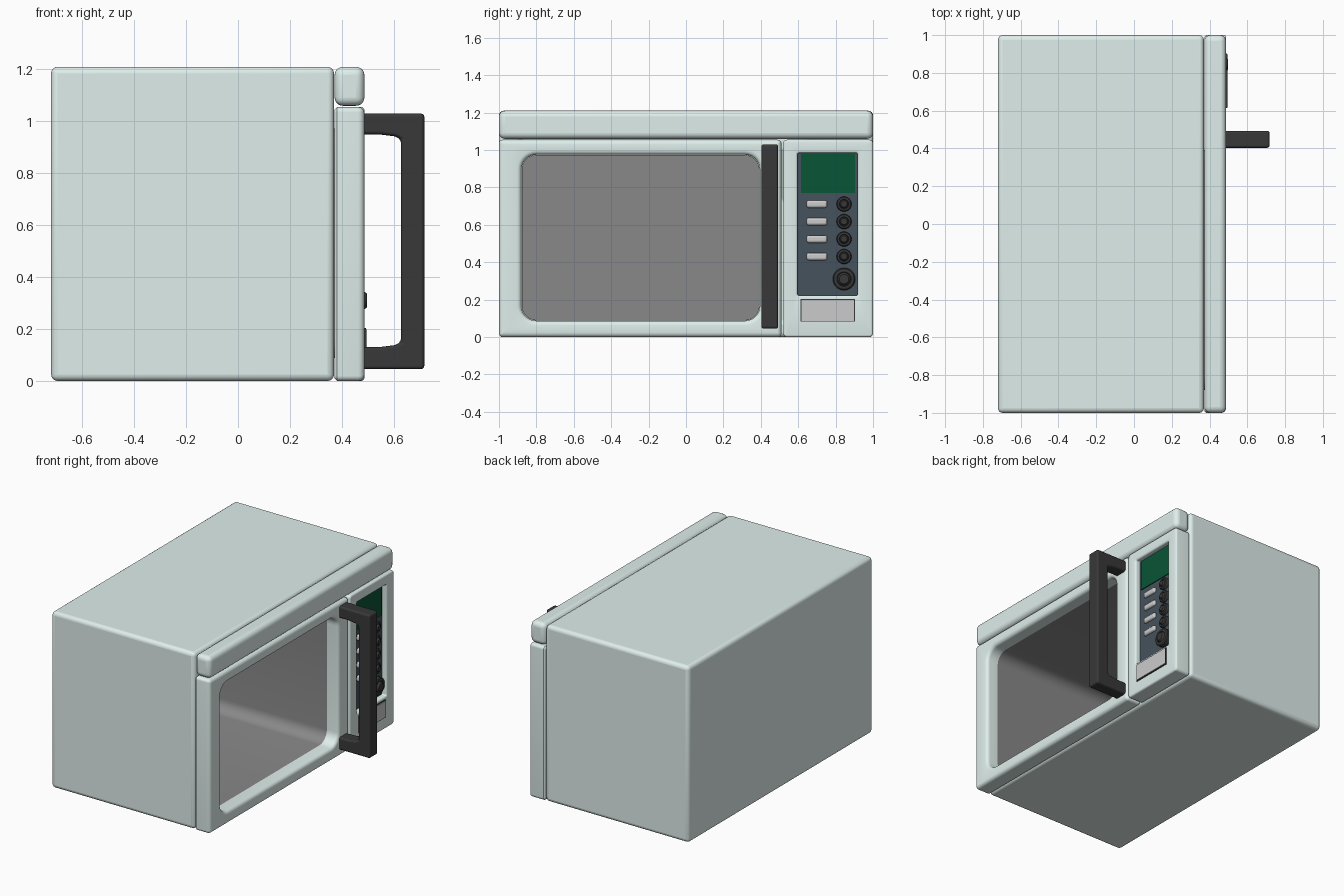
import bpy, bmesh
from math import cos, sin, pi, radians

if "Cube" in bpy.data.objects:
    bpy.data.objects.remove(bpy.data.objects["Cube"])


def material(name, r, g, b):
    m = bpy.data.materials.new(name)
    m.diffuse_color = (r, g, b, 1)
    m.use_nodes = True
    m.node_tree.nodes["Principled BSDF"].inputs["Base Color"].default_value = m.diffuse_color
    return m


ENAMEL = material("pale_enamel", 0.74, 0.86, 0.83)
LINER = material("oven_grey", 0.25, 0.25, 0.25)
BLACK = material("black_plastic", 0.04, 0.04, 0.04)
SLATE = material("slate", 0.06, 0.085, 0.11)
GREEN = material("display_green", 0.003, 0.09, 0.038)
SILVER = material("silver", 0.52, 0.52, 0.52)


def finish(name, bm, mat, bevel=0, segments=3):
    bmesh.ops.recalc_face_normals(bm, faces=bm.faces[:])
    me = bpy.data.meshes.new(name)
    bm.to_mesh(me)
    bm.free()
    ob = bpy.data.objects.new(name, me)
    bpy.context.collection.objects.link(ob)
    me.materials.append(mat)
    bpy.context.view_layer.objects.active = ob
    bpy.ops.object.select_all(action='DESELECT')
    ob.select_set(True)
    bpy.ops.object.shade_smooth_by_angle(angle=radians(35))
    if bevel:
        me.shade_smooth()
        mod = ob.modifiers.new("soft_edges", 'BEVEL')
        mod.width = bevel
        mod.segments = segments
        mod.limit_method = 'ANGLE'
        mod.angle_limit = radians(40)
        mod.use_clamp_overlap = False
    return ob


def box(name, x, y, z, mat, bevel=0.0, segments=3):
    bm = bmesh.new()
    bmesh.ops.create_cube(bm, size=1)
    for v in bm.verts:
        v.co = [(a + b) / 2 + c * (b - a) for (a, b), c in zip((x, y, z), v.co)]
    return finish(name, bm, mat, bevel, segments)


def rounded_ring(bm, y, z, r, grow, x, n=7):
    """Rounded rectangle in the yz plane, grown outwards by an amount."""
    r = max(r + grow, 0.002)
    ring = []
    for k, (sy, sz) in enumerate(((1, 1), (-1, 1), (-1, -1), (1, -1))):
        cy = (y[1] + grow - r) if sy > 0 else (y[0] - grow + r)
        cz = (z[1] + grow - r) if sz > 0 else (z[0] - grow + r)
        for i in range(n + 1):
            a = (k + i / n) * pi / 2
            ring.append(bm.verts.new((x, cy + r * cos(a), cz + r * sin(a))))
    return ring


def bridge(bm, rings):
    for a, b in zip(rings, rings[1:]):
        for i in range(len(a)):
            j = (i + 1) % len(a)
            bm.faces.new((a[i], a[j], b[j], b[i]))


def frame(name, x, y, z, r, hole_y, hole_z, hole_r, bevel, mat):
    """Front plate with an opening and rounded front edges."""
    bm = bmesh.new()
    steps = [(1 - cos(i * pi / 8), sin(i * pi / 8)) for i in range(5)]
    rings = [rounded_ring(bm, y, z, r, -0.01, x[0]),
             rounded_ring(bm, y, z, r, 0, x[0] + 0.01)]
    for inset, up in steps:
        rings.append(rounded_ring(bm, y, z, r, -bevel * inset, x[1] - bevel * (1 - up)))
    for inset, up in reversed(steps):
        rings.append(rounded_ring(bm, hole_y, hole_z, hole_r, bevel * inset,
                                  x[1] - bevel * (1 - up)))
    rings.append(rounded_ring(bm, hole_y, hole_z, hole_r, 0, x[0]))
    bridge(bm, rings + rings[:1])
    return finish(name, bm, mat)


def cavity(name, grow, x0, x1, closed):
    """Rounded tunnel matching the window, capped at the back."""
    bm = bmesh.new()
    rings = [rounded_ring(bm, WINDOW_Y, WINDOW_Z, 0.08, grow, x) for x in (x0, x1)]
    bridge(bm, rings)
    bm.faces.new(rings[0])
    if closed:
        bm.faces.new(rings[1])
    return finish(name, bm, LINER)


def knob(name, y, z, r, x0, x1):
    """Turned knob with a raised centre, axis along x."""
    d = 0.006
    profile = [(1, x0), (1, x1 - 3 * d), (0.9, x1 - 2 * d), (0.65, x1 - 1.6 * d),
               (0.58, x1 - 2.4 * d), (0.52, x1 - d), (0.42, x1), (0, x1)]
    bm = bmesh.new()
    verts = [bm.verts.new((px, y + pr * r, z)) for pr, px in profile]
    edges = [bm.edges.new(p) for p in zip(verts, verts[1:])]
    bmesh.ops.spin(bm, geom=verts + edges, cent=(0, y, z), axis=(1, 0, 0),
                   angle=2 * pi, steps=32, use_duplicate=False)
    bmesh.ops.remove_doubles(bm, verts=bm.verts[:], dist=1e-5)
    return finish(name, bm, BLACK)


FRONT = 0.487
WINDOW_Y, WINDOW_Z = (-0.88, 0.395), (0.087, 0.975)

# Cabinet with hollow oven cavity, and top trim
cabinet = box("cabinet", (-0.72, 0.37), (-1, 1), (0, 1.21), ENAMEL, 0.025, 4)
cutter = cavity("cavity_cutter", 0.004, -0.66, 0.5, True)
cutter.hide_render = True
cutter.hide_set(True)
cut = cabinet.modifiers.new("oven_opening", 'BOOLEAN')
cut.object = cutter
cut.operation = 'DIFFERENCE'
liner = cavity("oven_liner", -0.002, -0.65, 0.4, False)
liner.data.flip_normals()
box("top_trim", (0.372, FRONT), (-1, 1), (1.06, 1.21), ENAMEL, 0.032, 5)

# Door with window opening
frame("door", (0.372, FRONT), (-1, 0.51), (0, 1.055), 0.02,
      WINDOW_Y, WINDOW_Z, 0.08, 0.024, ENAMEL)

# Door handle: C-shaped profile extruded sideways
profile = [(0.47, 0.045), (0.718, 0.045), (0.718, 1.03), (0.47, 1.03),
           (0.47, 0.95), (0.55, 0.949), (0.605, 0.942), (0.628, 0.93),
           (0.628, 0.15), (0.605, 0.138), (0.55, 0.131), (0.47, 0.13)]
bm = bmesh.new()
side = bm.faces.new([bm.verts.new((x, 0, z)) for x, z in profile])
ext = bmesh.ops.extrude_face_region(bm, geom=[side])
bmesh.ops.translate(bm, vec=(0, 0.09, 0),
                    verts=[v for v in ext["geom"] if isinstance(v, bmesh.types.BMVert)])
bmesh.ops.translate(bm, vec=(0, 0.403, 0), verts=bm.verts[:])
handle = finish("door_handle", bm, BLACK, 0.014)
handle.modifiers["soft_edges"].harden_normals = True

# Control panel
frame("control_surround", (0.372, FRONT), (0.52, 1), (0, 1.055), 0.02,
      (0.597, 0.917), (0.222, 0.983), 0.008, 0.012, ENAMEL)
box("control_panel", (0.375, 0.45), (0.59, 0.925), (0.21, 0.99), SLATE)
box("display", (0.44, 0.456), (0.615, 0.903), (0.77, 0.98), GREEN)
for i in range(4):
    z = 0.711 - i * 0.0935
    box(f"button_{i + 1}", (0.44, 0.466), (0.645, 0.755), (z - 0.02, z + 0.02), SILVER, 0.012)
    knob(f"small_knob_{i + 1}", 0.845, z, 0.04, 0.44, 0.482)
knob("large_knob", 0.845, 0.31, 0.06, 0.44, 0.497)
box("release_button_rim", (0.47, 0.493), (0.613, 0.903), (0.082, 0.203), BLACK)
box("door_release_button", (0.475, 0.497), (0.618, 0.898), (0.087, 0.198), SILVER)
